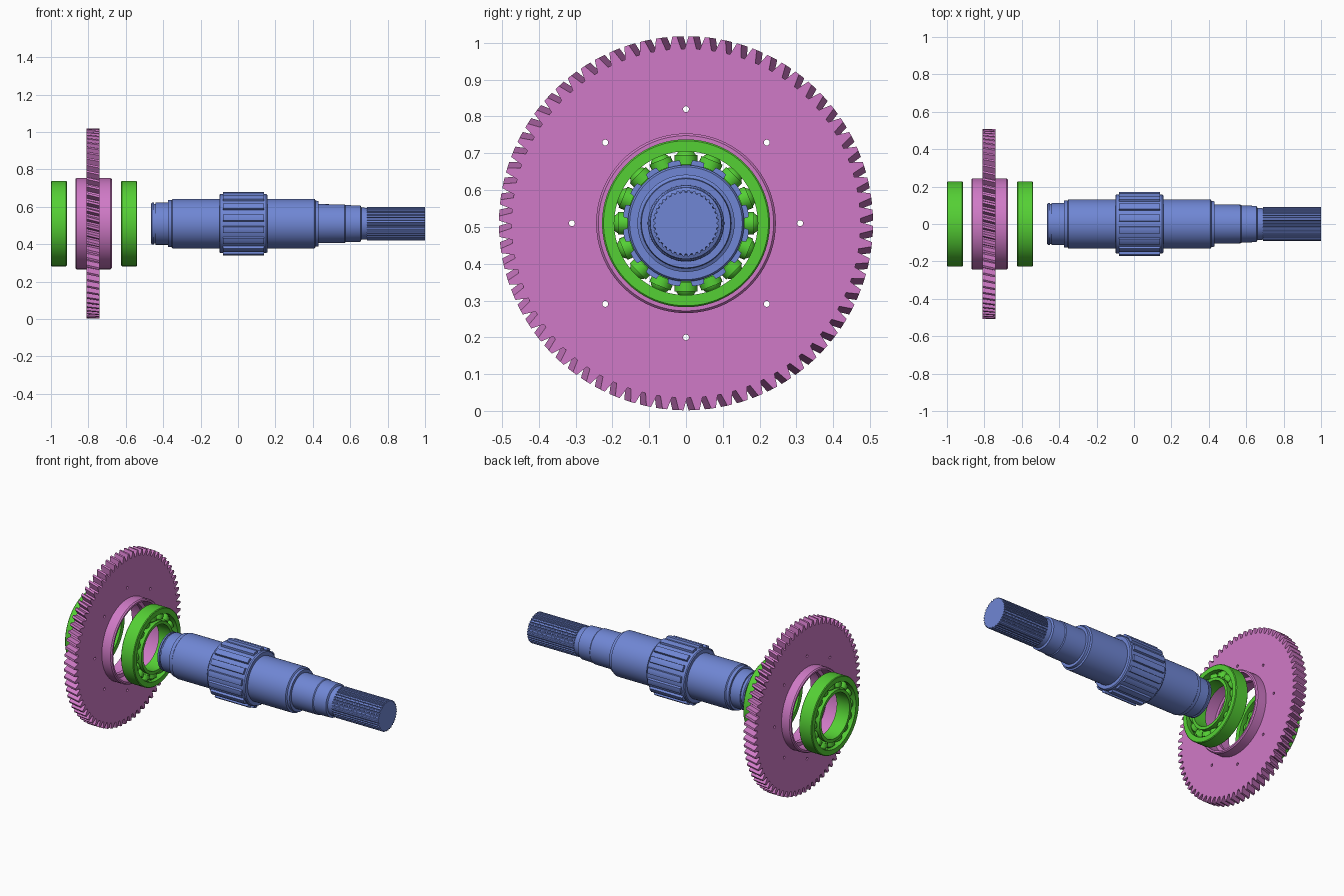
import bpy
from math import sin, cos, tau, radians

AXIS_Z = 0.51

if "Cube" in bpy.data.objects:
    bpy.data.objects.remove(bpy.data.objects["Cube"])


def material(name, rgb):
    m = bpy.data.materials.new(name)
    m.use_nodes = True
    m.diffuse_color = (*rgb, 1)
    m.node_tree.nodes["Principled BSDF"].inputs["Base Color"].default_value = (*rgb, 1)
    return m


BLUE = material("steel blue", (0.16, 0.24, 0.66))
PINK = material("orchid pink", (0.63, 0.195, 0.57))
GREEN = material("leaf green", (0.09, 0.63, 0.035))


def finish(obj, mat):
    """Give a part its colour, outward normals and smooth shading."""
    obj.data.materials.clear()
    obj.data.materials.append(mat)
    bpy.ops.object.select_all(action="DESELECT")
    obj.select_set(True)
    bpy.context.view_layer.objects.active = obj
    bpy.ops.object.mode_set(mode="EDIT")
    bpy.ops.mesh.select_all(action="SELECT")
    bpy.ops.mesh.remove_doubles(threshold=0.00001)
    bpy.ops.mesh.normals_make_consistent(inside=False)
    bpy.ops.object.mode_set(mode="OBJECT")
    bpy.ops.object.shade_smooth_by_angle(angle=radians(30))
    return obj


def skin(name, rings, mat, loop=False):
    """Bridge equal rings of (x, radius, angle) around the shaft axis."""
    n = len(rings[0])
    verts = [(x, r * cos(a), AXIS_Z + r * sin(a)) for ring in rings for x, r, a in ring]
    faces = []
    count = len(rings)
    for i in range(count if loop else count - 1):
        a, b = i * n, (i + 1) % count * n
        for j in range(n):
            k = (j + 1) % n
            faces.append((a + j, a + k, b + k, b + j))
    if not loop:
        faces += [tuple(range(n)), tuple(range((count - 1) * n, count * n))]
    mesh = bpy.data.meshes.new(name)
    mesh.from_pydata(verts, [], faces)
    obj = bpy.data.objects.new(name, mesh)
    bpy.context.collection.objects.link(obj)
    return finish(obj, mat)


def lathe(name, profile, mat, loop=False, segs=96):
    rings = [[(x, r, tau * j / segs) for j in range(segs)] for x, r in profile]
    return skin(name, rings, mat, loop)


def toothed(x, teeth, tooth, twist=0.0):
    """Ring whose radius follows one tooth, given as (pitch fraction, radius)."""
    return [(x, r, tau * (t + f) / teeth + twist) for t in range(teeth) for f, r in tooth]


def flat_ring(x, r, teeth, tooth):
    return toothed(x, teeth, [(f, r) for f, _ in tooth])


# Stepped shaft with ring grooves and a smooth collar
lathe("shaft", [
    (-0.465, 0.106), (-0.46, 0.112), (-0.45, 0.112), (-0.45, 0.106), (-0.44, 0.106),
    (-0.44, 0.113), (-0.375, 0.113), (-0.375, 0.126), (-0.355, 0.126), (-0.35, 0.132),
    (-0.1, 0.132), (-0.1, 0.153), (-0.095, 0.158), (0.15, 0.158), (0.157, 0.153),
    (0.157, 0.132), (0.41, 0.132), (0.415, 0.123), (0.43, 0.121), (0.43, 0.104),
    (0.57, 0.103), (0.575, 0.099), (0.655, 0.097), (0.66, 0.086), (0.69, 0.084),
    (0.70, 0.083), (0.99, 0.083)], BLUE)

# Collar spline, with a valley at the top
wide_tooth = [(0.2, 0.157), (0.25, 0.171), (0.42, 0.172), (0.58, 0.172), (0.75, 0.171), (0.8, 0.157)]
skin("collar_spline", [toothed(x, 16, wide_tooth) for x in (-0.08, 0.14)], BLUE)

# Fine spline on the drive end
fine_tooth = [(0.15, 0.084), (0.3, 0.09), (0.7, 0.09), (0.85, 0.084)]
skin("end_spline", [toothed(x, 36, fine_tooth) for x in (0.69, 1.0)], BLUE)

# Helical gear disc
gear_tooth = [(0.12, 0.474), (0.36, 0.508), (0.64, 0.508), (0.88, 0.474)]
TEETH = 72
gear_rings = [flat_ring(-0.74, 0.235, TEETH, gear_tooth)]
gear_rings += [toothed(x, TEETH, gear_tooth, 0.5 * (x + 0.775)) for x in (-0.74, -0.775, -0.81)]
gear_rings.append(flat_ring(-0.81, 0.235, TEETH, gear_tooth))
gear = skin("gear_disc", gear_rings, PINK, loop=True)

# Eight small holes through the disc
drills = []
for i in range(8):
    a = tau * i / 8
    bpy.ops.mesh.primitive_cylinder_add(
        vertices=16, radius=0.008, depth=0.2, rotation=(0, tau / 4, 0),
        location=(-0.775, 0.31 * cos(a), AXIS_Z + 0.31 * sin(a)))
    drill = bpy.context.object
    drill.name = "hole_cutter"
    drill.hide_render = True
    cut = gear.modifiers.new("hole", "BOOLEAN")
    cut.operation, cut.solver, cut.object = "DIFFERENCE", "EXACT", drill
    drills.append(drill)
bpy.context.view_layer.objects.active = gear
for mod in list(gear.modifiers):
    if mod.type == "BOOLEAN":
        bpy.ops.object.modifier_apply(modifier=mod.name)
for drill in drills:
    bpy.data.objects.remove(drill)

# Hub sleeve: a bearing seat at each end and a shoulder between
lathe("gear_hub", [
    (-0.87, 0.228), (-0.87, 0.238), (-0.863, 0.244), (-0.682, 0.244), (-0.675, 0.238),
    (-0.675, 0.228), (-0.76, 0.228), (-0.76, 0.206), (-0.785, 0.206), (-0.785, 0.228)],
    PINK, loop=True)


def bearing(side, cx):
    """Two grooved races with sixteen caged balls between them."""
    h = 0.0425
    lathe(side + "_outer_race", [
        (cx - h, 0.195), (cx - h, 0.224), (cx - h + 0.004, 0.228), (cx + h - 0.004, 0.228),
        (cx + h, 0.224), (cx + h, 0.195), (cx + 0.02, 0.195), (cx, 0.203), (cx - 0.02, 0.195)],
        GREEN, loop=True)
    lathe(side + "_inner_race", [
        (cx - h, 0.134), (cx - h, 0.152), (cx - 0.02, 0.152), (cx, 0.143), (cx + 0.02, 0.152),
        (cx + h, 0.152), (cx + h, 0.134)], GREEN, loop=True)
    for i in range(16):
        a = tau * i / 16
        spot = (cx, 0.172 * cos(a), AXIS_Z + 0.172 * sin(a))
        bpy.ops.mesh.primitive_uv_sphere_add(segments=24, ring_count=12, radius=0.03, location=spot)
        bpy.context.object.name = side + "_ball"
        finish(bpy.context.object, GREEN)
        # Cage cup, pointing outwards around the ball
        bpy.ops.mesh.primitive_cylinder_add(
            vertices=24, radius=0.031, depth=0.026, location=spot, rotation=(a - tau / 4, 0, 0))
        bpy.context.object.name = side + "_cage_cup"
        finish(bpy.context.object, GREEN)


bearing("outboard", -0.9575)
bearing("inboard", -0.5825)
